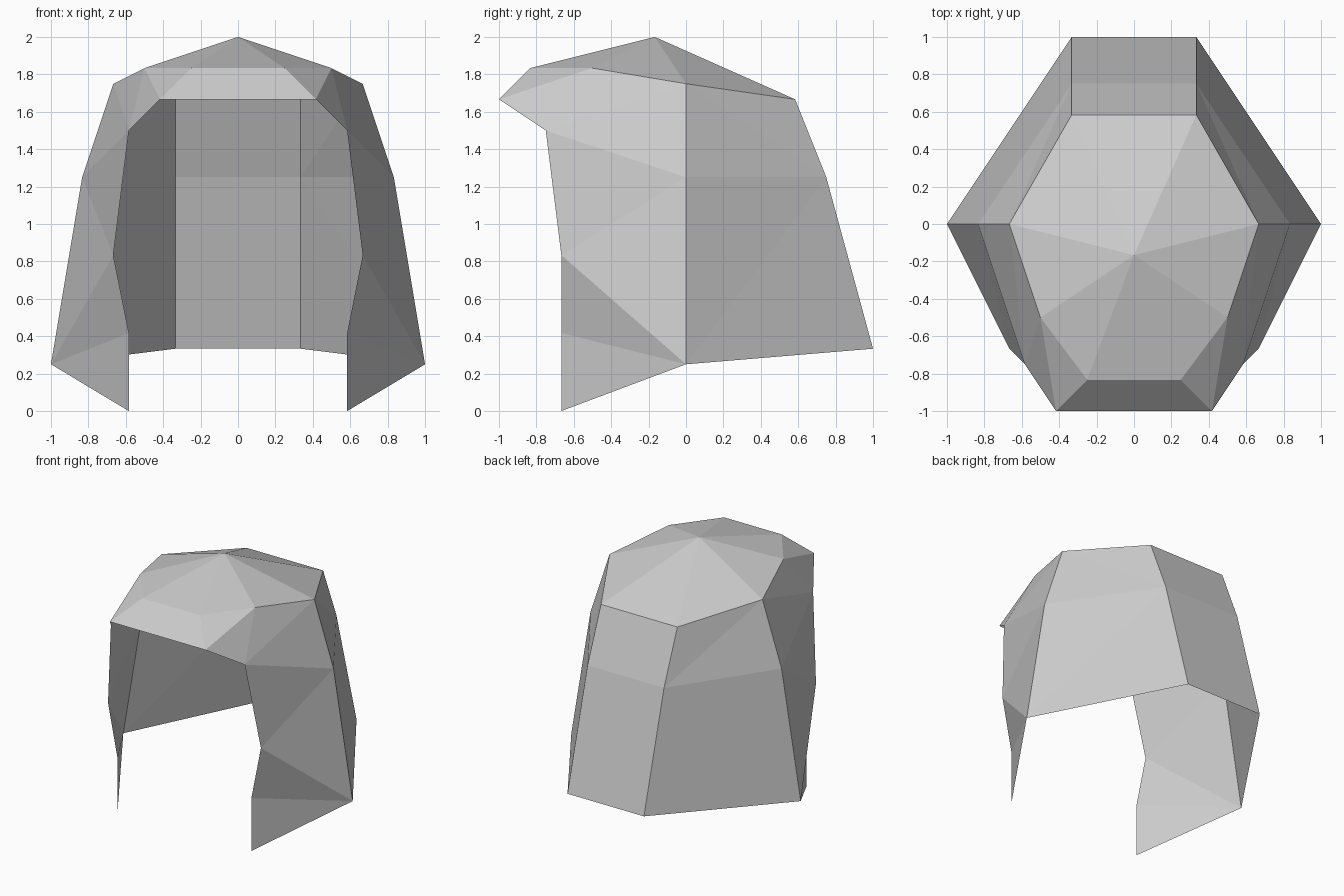
import bpy
import bmesh
from mathutils import Vector

cube = bpy.data.objects.get("Cube")
if cube:
    bpy.data.objects.remove(cube, do_unlink=True)

UNIT = 1 / 12  # the shell snaps to a grid of twelfths
CORE = Vector((0, 0, 11)) * UNIT  # inner point that outward normals face away from

grey = bpy.data.materials.new("light_grey")
grey.use_nodes = True
COLOUR = (0.6, 0.6, 0.6, 1)
grey.diffuse_color = COLOUR
grey.node_tree.nodes["Principled BSDF"].inputs["Base Color"].default_value = COLOUR

# Named corners of the left half, in grid units
P = {
    "apex": (0, -2, 24),
    "fringe_mid": (0, -10, 22), "fringe": (3, -10, 22),
    "temple": (6, -6, 22),
    "side_top": (8, 0, 21), "side_mid": (10, 0, 15), "side_low": (12, 0, 3),
    "back_top": (4, 7, 20), "back_mid": (4, 9, 15), "back_low": (4, 12, 4),
    "nape_top": (0, 7, 20), "nape_mid": (0, 9, 15), "nape_low": (0, 12, 4),
    "brim_mid": (0, -12, 20), "brim": (5, -12, 20),
    "brow": (7, -9, 18), "cheek": (8, -8, 10), "jaw": (7, -8, 5), "tip": (7, -8, 0),
}


def panel(name, faces):
    """Build faces from named corners, turned outward and mirrored across x."""
    bm = bmesh.new()
    verts = {}
    for text in faces:
        keys = text.split()
        for k in keys:
            if k not in verts:
                verts[k] = bm.verts.new(Vector(P[k]) * UNIT)
        face = bm.faces.new([verts[k] for k in keys])
        face.normal_update()
        if face.normal.dot(face.calc_center_median() - CORE) < 0:
            face.normal_flip()
    mesh = bpy.data.meshes.new(name)
    bm.to_mesh(mesh)
    bm.free()
    mesh.materials.append(grey)
    ob = bpy.data.objects.new(name, mesh)
    bpy.context.collection.objects.link(ob)
    mirror = ob.modifiers.new("mirror", "MIRROR")
    mirror.use_clip = True
    return ob


# Faceted cap fanning out from the apex
panel("crown", [
    "apex fringe_mid fringe", "apex fringe temple", "apex temple side_top",
    "apex side_top back_top", "apex back_top nape_top",
])

# Overhanging front edge
panel("front_brim", [
    "fringe_mid brim_mid brim fringe", "fringe brim temple", "temple brim brow",
])

# Long front side locks
panel("side_locks", [
    "temple brow side_top", "side_top brow side_mid", "side_mid brow cheek",
    "side_mid cheek side_low", "side_low cheek jaw", "side_low jaw tip",
])

# Rear quarters
panel("rear_sides", [
    "side_top side_mid back_mid", "side_top back_mid back_top",
    "side_mid side_low back_mid", "side_low back_low back_mid",
])

# Flat back
panel("back", [
    "nape_top back_top back_mid nape_mid", "nape_mid back_mid back_low nape_low",
])
